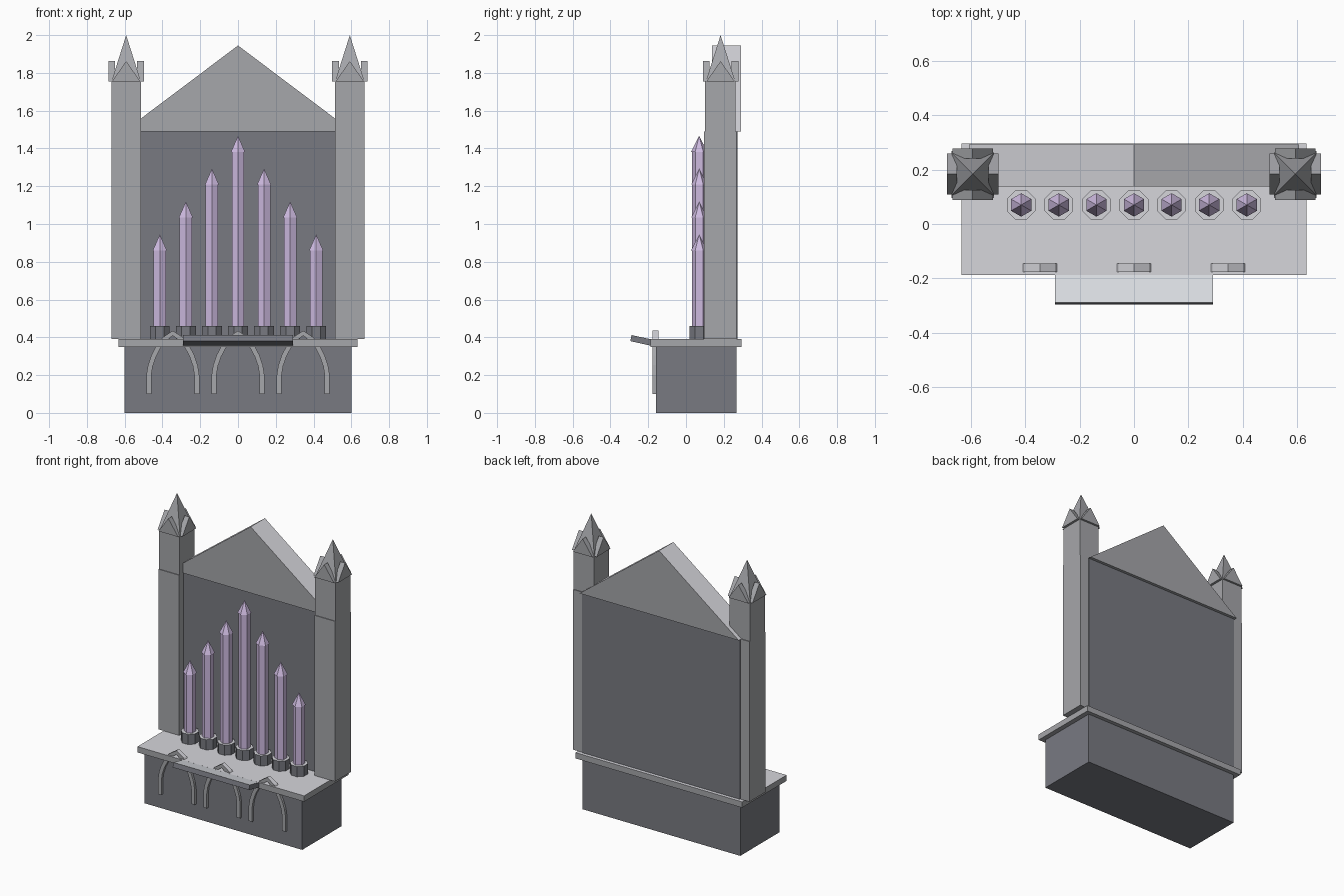
import bpy, bmesh, math
from mathutils import Vector, Matrix

cube = bpy.data.objects.get("Cube")
if cube:
    bpy.data.objects.remove(cube, do_unlink=True)


def material(name, color):
    m = bpy.data.materials.new(name)
    m.use_nodes = True
    m.diffuse_color = (*color, 1)
    m.node_tree.nodes["Principled BSDF"].inputs["Base Color"].default_value = (*color, 1)
    return m


stone = material("mid grey stone", (0.38, 0.385, 0.405))
dark = material("dark grey stone", (0.19, 0.195, 0.222))
light = material("light grey stone", (0.67, 0.67, 0.71))
purple = material("pale purple pipe", (0.61, 0.49, 0.74))
keys = material("pale blue grey keys", (0.72, 0.74, 0.78))


def finish(name, bm, mat, top=None):
    """Make the object; faces that look upward take the top material, if given."""
    bmesh.ops.recalc_face_normals(bm, faces=bm.faces)
    bm.normal_update()
    for f in bm.faces:
        f.material_index = int(top is not None and f.normal.z > 0.6)
    mesh = bpy.data.meshes.new(name)
    bm.to_mesh(mesh)
    bm.free()
    mesh.materials.append(mat)
    if top:
        mesh.materials.append(top)
    obj = bpy.data.objects.new(name, mesh)
    bpy.context.collection.objects.link(obj)


def box(name, x, y, z, mat, top=None):
    bm = bmesh.new()
    bmesh.ops.create_cube(bm, size=1)
    for v in bm.verts:
        v.co = [(a + b) / 2 + c * (b - a) for (a, b), c in zip((x, y, z), v.co)]
    finish(name, bm, mat, top)


def prism(bm, points, move):
    """Extrude a closed loop of 3D points along a vector."""
    face = bm.faces.new([bm.verts.new(p) for p in points])
    made = bmesh.ops.extrude_face_region(bm, geom=[face])["geom"]
    bmesh.ops.translate(bm, vec=move, verts=[g for g in made if isinstance(g, bmesh.types.BMVert)])


def cone(bm, sides, r1, r2, z1, z2, x, y, turn):
    place = Matrix.Translation((x, y, (z1 + z2) / 2)) @ Matrix.Rotation(turn, 4, "Z")
    bmesh.ops.create_cone(bm, cap_ends=True, segments=sides, radius1=r1, radius2=r2,
                          depth=z2 - z1, matrix=place)


# Base, ledge and back wall
box("base", (-0.6, 0.6), (-0.16, 0.268), (0, 0.35), dark)
box("ledge", (-0.633, 0.633), (-0.187, 0.295), (0.35, 0.39), stone, light)
box("back_panel", (-0.6, 0.6), (0.145, 0.272), (0.39, 1.49), dark)

# Roof gable with light slopes
bm = bmesh.new()
prism(bm, [(-0.605, 0.137, 1.49), (0.605, 0.137, 1.49), (0, 0.137, 1.945)], (0, 0.155, 0))
finish("gable", bm, stone, light)

# Towers with a spire and four small gablets each
TY = 0.183
for side, label in ((1, "left"), (-1, "right")):
    cx = side * 0.592
    span = (cx - 0.078, cx + 0.078)
    box(label + "_pillar", span, (0.096, 0.268), (0.39, 1.49), stone)
    box(label + "_tower", span, (0.101, 0.263), (1.49, 1.755), stone)
    bm = bmesh.new()
    cone(bm, 4, 0.11, 0, 1.755, 2.0, cx, TY, math.pi / 4)
    finish(label + "_spire", bm, stone)
    bm = bmesh.new()
    prism(bm, [(-0.075, -0.094, 0), (0.075, -0.094, 0), (0, -0.094, 0.107)], (0, 0.036, 0))
    gablet = bm.verts[:] + bm.edges[:] + bm.faces[:]
    for k in range(1, 4):
        copy = bmesh.ops.duplicate(bm, geom=gablet)["geom"]
        bmesh.ops.rotate(bm, matrix=Matrix.Rotation(k * math.pi / 2, 3, "Z"),
                         verts=[g for g in copy if isinstance(g, bmesh.types.BMVert)])
    bmesh.ops.translate(bm, vec=(cx, TY, 1.755), verts=bm.verts)
    finish(label + "_gablets", bm, stone)

# Pipes in octagonal sockets, tallest in the middle
PY = 0.07
for i in range(-3, 4):
    x, tip = i * 0.138, 1.467 - abs(i) * 0.174
    bm = bmesh.new()
    cone(bm, 6, 0.038, 0.038, 0.391, tip - 0.08, x, PY, 0)
    cone(bm, 6, 0.043, 0, tip - 0.085, tip, x, PY, 0)
    finish(f"pipe_{i + 4}", bm, purple)
    bm = bmesh.new()
    cone(bm, 8, 0.057, 0.057, 0.39, 0.46, x, PY, math.pi / 8)
    finish(f"pipe_socket_{i + 4}", bm, dark, light)

# Pointed arches on the front, built as a band around a centre line
half = [(0.127, 0.1), (0.127, 0.2), (0.119, 0.25), (0.102, 0.3), (0.076, 0.35),
        (0.046, 0.39), (0, 0.422)]
line = [Vector(p) for p in half] + [Vector((-x, z)) for x, z in half[-2::-1]]
outer, inner = [], []
for i, p in enumerate(line):
    d = (line[min(i + 1, len(line) - 1)] - line[max(i - 1, 0)]).normalized()
    n = Vector((d.y, -d.x)) * 0.013
    outer.append(p + n)
    inner.append(p - n)
for i in (-1, 0, 1):
    bm = bmesh.new()
    loop = outer + inner[::-1]
    prism(bm, [(i * 0.345 + p.x, -0.177, p.y) for p in loop], (0, 0.032, 0))
    finish(f"arch_{i + 2}", bm, stone, light)

# Tilted keyboard shelf, pale on its upper face
bm = bmesh.new()
shelf = [(-0.295, 0.38), (-0.288, 0.412), (-0.17, 0.386), (-0.178, 0.354)]
prism(bm, [(-0.29, y, z) for y, z in shelf], (0.58, 0, 0))
finish("keyboard_shelf", bm, dark, keys)
